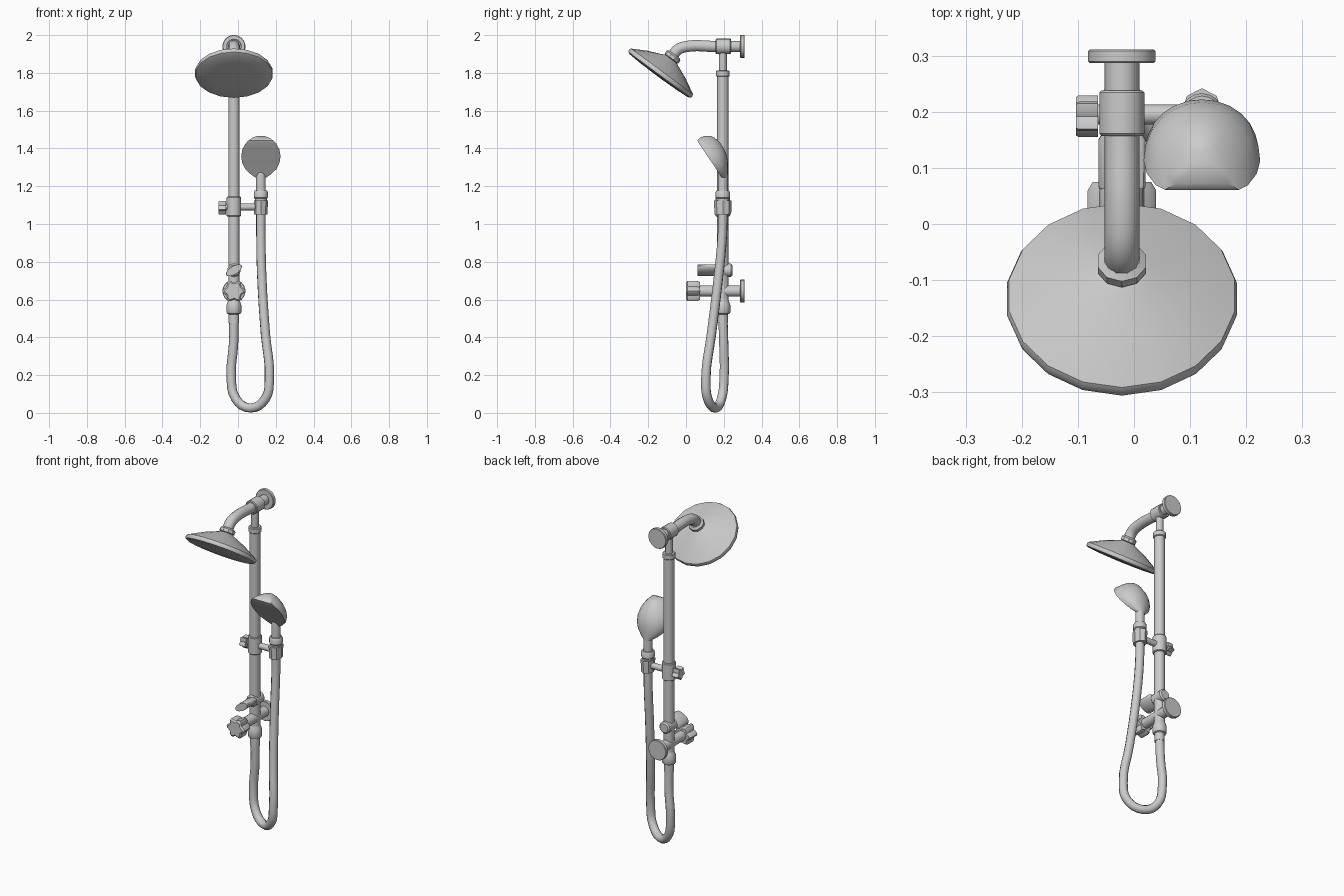
import bpy, bmesh
from math import sin, cos, pi, radians
from mathutils import Vector

if "Cube" in bpy.data.objects:
    bpy.data.objects.remove(bpy.data.objects["Cube"])

PX, PY = -0.0215, 0.195      # riser axis
HX = 0.121                   # hand shower axis
VZ, AZ = 0.645, 1.94         # valve and arm heights
X, Y, Z = Vector((1, 0, 0)), Vector((0, 1, 0)), Vector((0, 0, 1))


def loft(name, rings, angle=35):
    """Skin a list of equal-length closed rings and cap both ends."""
    bm = bmesh.new()
    vs = [[bm.verts.new(p) for p in r] for r in rings]
    n = len(vs[0])
    for a, b in zip(vs, vs[1:]):
        for i in range(n):
            j = (i + 1) % n
            bm.faces.new((a[i], a[j], b[j], b[i]))
    bm.faces.new(vs[0][::-1])
    bm.faces.new(vs[-1])
    bmesh.ops.recalc_face_normals(bm, faces=bm.faces)
    me = bpy.data.meshes.new(name)
    bm.to_mesh(me)
    bm.free()
    ob = bpy.data.objects.new(name, me)
    bpy.context.collection.objects.link(ob)
    smooth(ob, angle)
    return ob


def smooth(ob, angle=35):
    bpy.ops.object.select_all(action='DESELECT')
    ob.select_set(True)
    bpy.context.view_layer.objects.active = ob
    bpy.ops.object.shade_smooth_by_angle(angle=radians(angle))


def turned(name, origin, axis, profile, n=18, shape=lambda a: (1, 1), twist=0):
    """Revolve (radius, height) pairs about an axis; shape scales the outline."""
    q = Z.rotation_difference(axis)
    rings = []
    for r, h in profile:
        ring = []
        for i in range(n):
            a = pi / 2 + 2 * pi * i / n
            sx, sy = shape(a)
            x, y = r * cos(a) * sx, r * sin(a) * sy
            p = Vector((x * cos(twist) - y * sin(twist), x * sin(twist) + y * cos(twist), h))
            ring.append(Vector(origin) + q @ p)
        rings.append(ring)
    return loft(name, rings)


def rod(name, origin, axis, r, h0, h1, n=18, bevel=0.0):
    prof = [(r, h0), (r, h1)]
    if bevel:
        prof = [(r - bevel, h0), (r, h0 + bevel), (r, h1 - bevel), (r - bevel, h1)]
    return turned(name, origin, axis, prof, n)


def tube(name, pts, r, res):
    cu = bpy.data.curves.new(name, 'CURVE')
    cu.dimensions = '3D'
    cu.bevel_depth, cu.bevel_resolution, cu.use_fill_caps = r, 3, True
    cu.resolution_u = res
    sp = cu.splines.new('BEZIER')
    sp.bezier_points.add(len(pts) - 1)
    for b, p in zip(sp.bezier_points, pts):
        b.co = p
        b.handle_left_type = b.handle_right_type = 'AUTO'
    ob = bpy.data.objects.new(name, cu)
    bpy.context.collection.objects.link(ob)
    bpy.ops.object.select_all(action='DESELECT')
    ob.select_set(True)
    bpy.context.view_layer.objects.active = ob
    bpy.ops.object.convert(target='MESH')
    smooth(bpy.context.view_layer.objects.active, 45)


def lobes(k, depth):
    def f(a):
        s = 1 - depth * (0.5 - 0.5 * cos(k * a))
        return s, s
    return f


# Wall flanges
for label, z in (("upper", AZ), ("lower", VZ)):
    rod(label + "_wall_flange", (PX, 0, z), Y, 0.061, 0.287, 0.311, bevel=0.003)

# Shower arm and tee
tube("shower_arm", [(PX, y, z) for y, z in
     ((0.295, AZ), (0.15, AZ), (0.005, AZ), (-0.045, 1.922), (-0.075, 1.88))], 0.031, 5)
rod("arm_tee", (PX, 0, AZ), Y, 0.041, 0.157, 0.238, bevel=0.004)
rod("tee_drop_pipe", (PX, PY, 0), Z, 0.021, 1.79, AZ)

# Overhead shower head with its neck collar
tilt = Vector((0, 0.593, 0.805)).normalized()
head = (PX, -0.136, 1.796)
turned("overhead_shower_head", head, tilt,
       [(0.03, -0.02), (0.12, -0.018), (0.19, -0.014), (0.205, -0.008), (0.208, 0.004),
        (0.204, 0.015), (0.125, 0.058), (0.05, 0.09), (0.03, 0.1)])
turned("shower_head_collar", head, tilt,
       [(0.032, 0.092), (0.045, 0.1), (0.045, 0.118), (0.033, 0.127)], 10)

# Riser pipe
rod("riser_pipe", (PX, PY, 0), Z, 0.030, 0.55, 1.8)
rod("riser_top_collar", (PX, PY, 0), Z, 0.036, 1.78, 1.813, bevel=0.004)

# Slider bracket: sleeve, cross rod, clamp knob, hand shower clip
rod("slider_sleeve", (PX, PY, 0), Z, 0.039, 1.04, 1.145, bevel=0.004)
rod("slider_cross_rod", (0, PY, 1.09), X, 0.018, -0.075, 0.1)
turned("slider_knob", (0, PY - 0.003, 1.09), X,
       [(0.036, -0.103), (0.039, -0.099), (0.039, -0.064)], 20, lobes(5, 0.35))
turned("hand_shower_clip", (HX, PY, 0), Z, [(0.044, 1.05), (0.047, 1.125)], 8, lambda a: (0.8, 1))

# Hand shower: nut, handle and flat-faced bulb
turned("hand_shower_nut", (HX, PY, 0), Z,
       [(0.031, 1.115), (0.033, 1.135), (0.038, 1.14), (0.038, 1.168), (0.033, 1.177)])
turned("hand_shower_handle", (HX, PY, 0), Z, [(0.026, 1.16), (0.026, 1.25), (0.024, 1.28)])
sections = [  # z, face y, back y, half width
    (1.245, 0.190, 0.221, 0.028), (1.262, 0.178, 0.221, 0.052), (1.29, 0.160, 0.222, 0.082),
    (1.325, 0.137, 0.222, 0.099), (1.36, 0.113, 0.217, 0.104), (1.395, 0.090, 0.203, 0.098),
    (1.425, 0.069, 0.184, 0.082), (1.442, 0.061, 0.169, 0.066), (1.456, 0.072, 0.151, 0.046),
    (1.465, 0.095, 0.133, 0.022)]
loft("hand_shower_head",
     [[Vector((HX + w * cos(pi * i / 12), f + (b - f) * sin(pi * i / 12), z)) for i in range(13)]
      for z, f, b, w in sections], 40)

# Valve: body pipe and lobed handle
rod("valve_pipe", (PX, 0, VZ), Y, 0.030, 0.06, 0.295)
turned("valve_handle", (PX, 0, VZ), Y,
       [(0.050, 0), (0.061, 0.008), (0.061, 0.06), (0.052, 0.075)], 36, lobes(6, 0.25))

# Diverter: body and tilted paddle lever
rod("diverter_body", (PX, 0, 0.755), Y, 0.035, 0.155, 0.245, bevel=0.008)
turned("diverter_lever", (PX, 0, 0.755), Y,
       [(0.046, 0.062), (0.048, 0.068), (0.048, 0.15), (0.038, 0.165)], 18,
       lambda a: (1, 0.46), radians(-32))

# Outlet fittings below the valve
turned("hose_outlet", (PX, PY, 0), Z,
       [(0.028, 0.475), (0.028, 0.522), (0.036, 0.526), (0.040, 0.534),
        (0.040, 0.57), (0.034, 0.586), (0.030, 0.60)])

# Flexible hose
tube("shower_hose", [(PX, 0.196, 0.49), (-0.024, 0.2, 0.36), (-0.036, 0.202, 0.2),
                     (-0.012, 0.188, 0.075), (0.065, 0.155, 0.026), (0.145, 0.115, 0.075),
                     (0.166, 0.105, 0.18), (0.145, 0.135, 0.42), (0.126, 0.172, 0.72),
                     (HX, 0.193, 0.95), (HX, PY, 1.07)], 0.025, 4)
